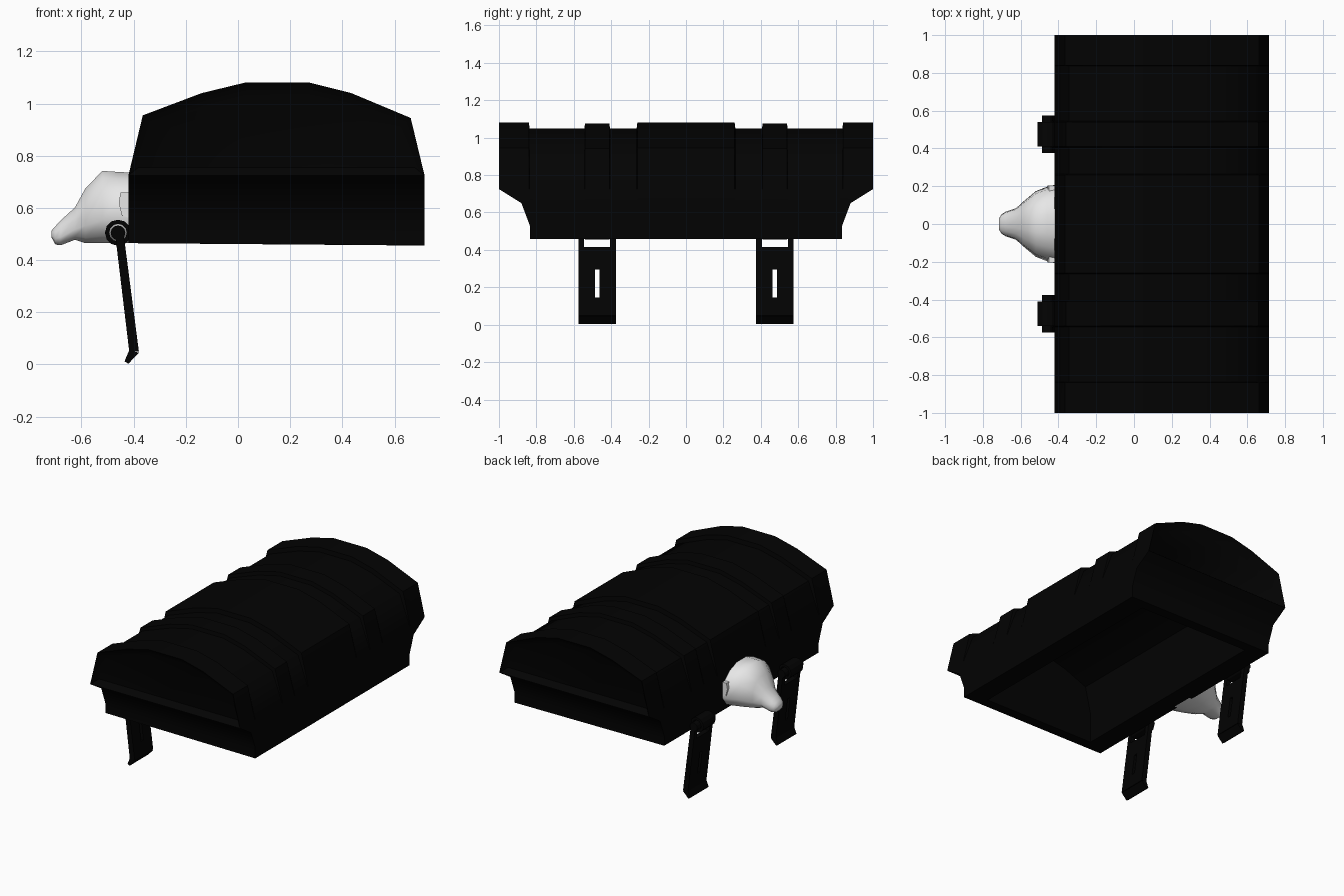
import bpy, bmesh, math

if "Cube" in bpy.data.objects:
    bpy.data.objects.remove(bpy.data.objects["Cube"])


def material(name, colour):
    m = bpy.data.materials.new(name)
    m.use_nodes = True
    m.diffuse_color = (*colour, 1)
    m.node_tree.nodes["Principled BSDF"].inputs["Base Color"].default_value = (*colour, 1)
    return m


BLACK = material("black", (0.0008, 0.0008, 0.0008))
PALE = material("pale grey", (0.8, 0.8, 0.8))


def finish(name, bm, mat, smooth=None):
    bmesh.ops.recalc_face_normals(bm, faces=bm.faces)
    me = bpy.data.meshes.new(name)
    bm.to_mesh(me)
    bm.free()
    me.materials.append(mat)
    ob = bpy.data.objects.new(name, me)
    bpy.context.collection.objects.link(ob)
    if smooth:
        bpy.ops.object.select_all(action='DESELECT')
        ob.select_set(True)
        bpy.context.view_layer.objects.active = ob
        bpy.ops.object.shade_smooth_by_angle(angle=math.radians(smooth))


def prism(bm, points, y0, y1):
    """Extrude an x-z outline between two y positions."""
    a = [bm.verts.new((x, y0, z)) for x, z in points]
    b = [bm.verts.new((x, y1, z)) for x, z in points]
    n = len(points)
    bm.faces.new(a)
    bm.faces.new(b)
    for i in range(n):
        bm.faces.new((a[i], a[(i + 1) % n], b[(i + 1) % n], b[i]))


def bridge(bm, rows, closed=False):
    n = len(rows[0])
    for r, s in zip(rows, rows[1:]):
        for i in range(n if closed else n - 1):
            j = (i + 1) % n
            bm.faces.new((r[i], r[j], s[j], s[i]))


# Vaulted lid: one cross-section lofted along y with raised bands
SECTION = [(-.42, .465), (-.42, .53), (-.42, .65), (-.42, .725), (-.365, .955),
           (-.14, 1.04), (.025, 1.08), (.275, 1.08), (.435, 1.04), (.662, .945),
           (.715, .725), (.715, .65), (.715, .53), (.715, .457)]
BANDS = [(.26, 1), (.264, .915), (.406, .915), (.41, .985), (.54, .985),
         (.544, .915), (.836, .915), (.84, 1), (1, 1)]
MID_X, SPRING, WALL_X, WALL_Y = .1475, .725, .14, .07


def end_reach(z):
    return .835 if z < .6 else .88 if z < .7 else 1


def section_row(bm, y, swell):
    row = []
    for x, z in SECTION:
        if z > SPRING:
            x = MID_X + (x - MID_X) * (1 + (swell - 1) * .5)
            z = SPRING + (z - SPRING) * swell
        # keep lower rows ordered inside the tucked-in ends
        over = max(abs(y) - .8, 0)
        reach = abs(y) - over + over * (end_reach(z) - .8) / .2
        row.append(bm.verts.new((x, math.copysign(reach, y), z)))
    return row


bm = bmesh.new()
stations = [(-y, s) for y, s in reversed(BANDS)] + BANDS
rows = [section_row(bm, y, s) for y, s in stations]
bridge(bm, rows)
panels = []
for row in (rows[0], rows[-1]):
    for i in range(3):
        bm.faces.new((row[i], row[i + 1], row[-2 - i], row[-1 - i]))
    panels.append(bm.faces.new(row[3:-3]))

# Hollow inside of the lid and its bottom rim
inner = []
for y in (-.835 + WALL_Y, .835 - WALL_Y):
    row = []
    for x, z in SECTION:
        k = (1.135 - 2 * WALL_X) / 1.135
        zz = z if z < .5 else .46 + (z - .46) * .8
        row.append(bm.verts.new((MID_X + (x - MID_X) * k, y, zz)))
    inner.append(row)
    bm.faces.new(row)
bridge(bm, inner)
for k in (0, -1):
    bm.faces.new([r[k] for r in rows] + [inner[1][k], inner[0][k]])
for r, s in ((rows[0], inner[0]), (rows[-1], inner[1])):
    bm.faces.new((r[0], r[-1], s[-1], s[0]))

# Recessed arch panel on each end
bmesh.ops.recalc_face_normals(bm, faces=bm.faces)
for p in panels:
    bmesh.ops.inset_region(bm, faces=[p], thickness=.05, depth=0)
    bmesh.ops.translate(bm, verts=p.verts, vec=-p.normal * .04)
finish("vaulted_lid", bm, BLACK, 50)


# Hinged hasps hanging on the side
def slab(bm, z0, z1, y0, y1):
    """Part of the leaning hasp plate between two heights."""
    left = lambda z: -.417 - (z - .05) * .12
    right = lambda z: -.38 - (z - .05) * .13
    prism(bm, [(left(z0), z0), (right(z0), z0), (right(z1), z1), (left(z1), z1)], y0, y1)


def circle(r, n=12):
    return [(-.46 + r * math.cos(2 * math.pi * i / n),
             .505 + r * math.sin(2 * math.pi * i / n)) for i in range(n)]


for side, c in (("right", -.475), ("left", .475)):
    bm = bmesh.new()
    for s in (-1, 1):
        slab(bm, .05, .415, c + s * .012, c + s * .1)
        slab(bm, .415, .5, c + s * .07, c + s * .1)
    slab(bm, .05, .145, c - .012, c + .012)
    slab(bm, .295, .415, c - .012, c + .012)
    prism(bm, [(-.417, .055), (-.38, .045), (-.42, .003), (-.435, .012)], c - .1, c + .1)
    finish("hasp_plate_" + side, bm, BLACK)

    bm = bmesh.new()
    prism(bm, circle(.028), c - .1, c + .1)
    finish("hinge_pin_" + side, bm, BLACK)

    bm = bmesh.new()
    loops = [[bm.verts.new((x, y, z)) for x, z in circle(r)]
             for r, y in ((.05, c - .065), (.05, c + .065), (.034, c + .065), (.034, c - .065))]
    bridge(bm, loops + loops[:1], True)
    finish("hinge_knuckle_" + side, bm, BLACK)


# Animal head ornament: rings of (x, low z, high z, half width)
HEAD = [(-.40, .465, .735, .21), (-.46, .465, .738, .195), (-.52, .465, .742, .172),
        (-.585, .465, .675, .118), (-.625, .478, .602, .082), (-.68, .457, .552, .064),
        (-.7, .46, .53, .052), (-.715, .487, .513, .03)]
bm = bmesh.new()
rings = []
for x, lo, hi, w in HEAD:
    ring = []
    for i in range(12):
        a = 2 * math.pi * (i + .5) / 12
        ca, sa = math.cos(a), math.sin(a)
        wide = 1.04 * math.copysign(abs(ca) ** .8, ca) * (1 - .3 * max(sa, 0))
        tall = max(-1, min(1, 1.06 * math.copysign(abs(sa) ** .8, sa)))
        ring.append(bm.verts.new((x, w * wide, (lo + hi) / 2 + (hi - lo) / 2 * tall)))
    rings.append(ring)
bridge(bm, rings, True)
bm.faces.new(rings[0])
bm.faces.new(rings[-1])
finish("head", bm, PALE, 60)

# Small flat ears against the lid
for side, s in (("right", -1), ("left", 1)):
    bm = bmesh.new()
    prism(bm, [(-.41, .56), (-.445, .57), (-.457, .62), (-.45, .66), (-.41, .66)],
          s * .12, s * .205)
    finish("ear_" + side, bm, PALE)
